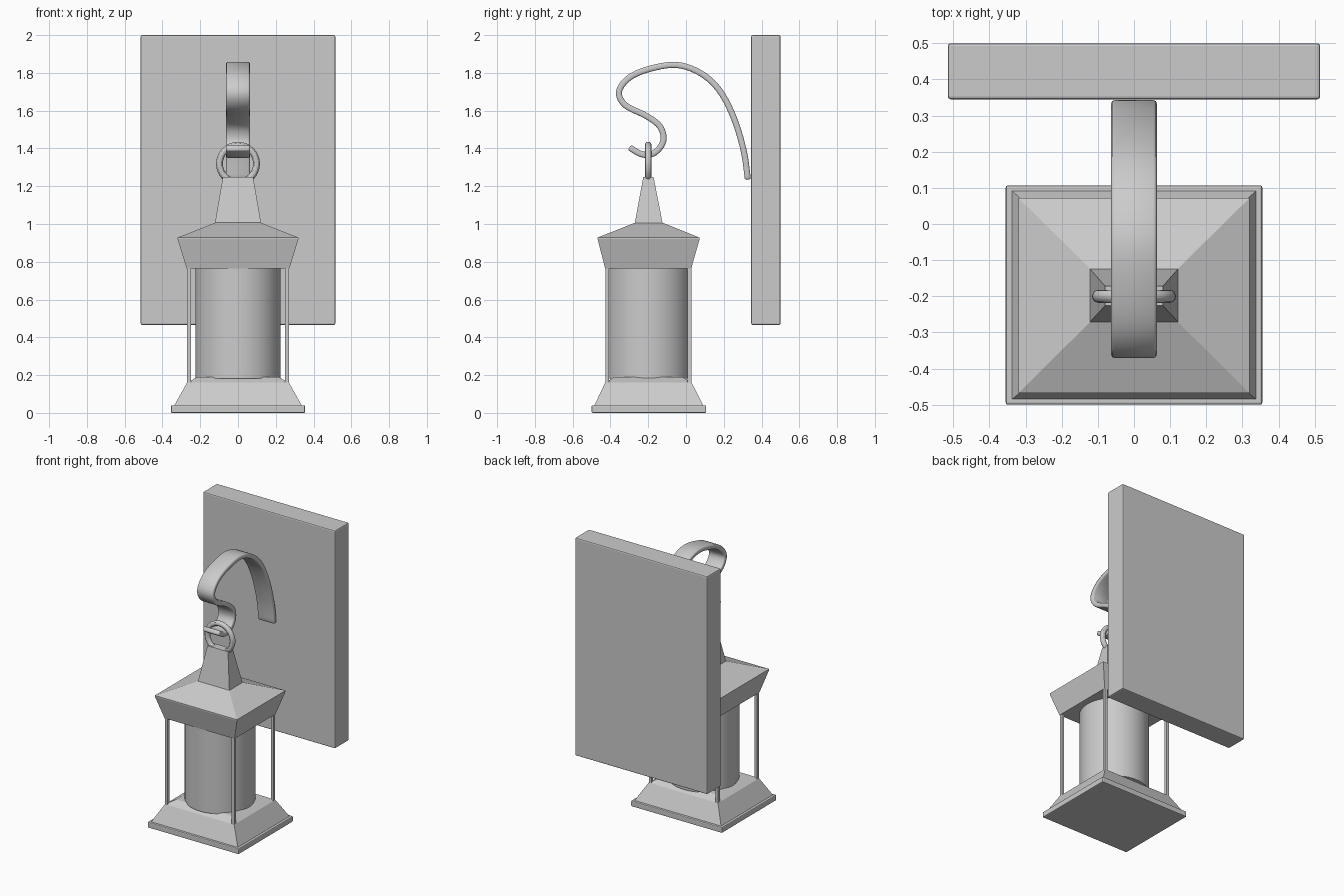
import bpy, bmesh, math
from mathutils import Vector

if "Cube" in bpy.data.objects:
    bpy.data.objects.remove(bpy.data.objects["Cube"])

CY = -0.2  # lantern axis


def add_mesh(name, bm, bevel=0, smooth=False, solid=0):
    bmesh.ops.recalc_face_normals(bm, faces=bm.faces[:])
    me = bpy.data.meshes.new(name)
    bm.to_mesh(me)
    bm.free()
    ob = bpy.data.objects.new(name, me)
    bpy.context.collection.objects.link(ob)
    if solid:
        m = ob.modifiers.new("thickness", 'SOLIDIFY')
        m.thickness, m.offset = solid, 0
    if bevel:
        m = ob.modifiers.new("edges", 'BEVEL')
        m.width, m.segments, m.limit_method = bevel, 2, 'ANGLE'
        m.angle_limit = math.radians(50)
    if smooth:
        bpy.ops.object.select_all(action='DESELECT')
        ob.select_set(True)
        bpy.context.view_layer.objects.active = ob
        bpy.ops.object.shade_smooth_by_angle(angle=math.radians(35))
    return ob


def rect_loft(name, levels, bevel=0):
    """Stacked rectangles, each (x half width, y min, y max, z)."""
    bm = bmesh.new()
    rings = [[bm.verts.new(p) for p in ((-x, a, z), (x, a, z), (x, b, z), (-x, b, z))]
             for x, a, b, z in levels]
    for r, s in zip(rings, rings[1:]):
        for i in range(4):
            j = (i + 1) % 4
            bm.faces.new((r[i], r[j], s[j], s[i]))
    bm.faces.new(rings[0])
    bm.faces.new(rings[-1])
    return add_mesh(name, bm, bevel)


# Wall plate
rect_loft("wall_plate", [(0.515, 0.345, 0.5, 0.465), (0.515, 0.345, 0.5, 2.0)], 0.008)

# Base: slab, flared skirt and shallow raised top
rect_loft("base_slab", [(0.355, -0.5, 0.107, 0), (0.355, -0.5, 0.107, 0.04)], 0.006)
rect_loft("base_skirt", [(0.34, -0.487, 0.094, 0.035), (0.27, -0.428, 0.03, 0.16),
                         (0.215, -0.38, -0.02, 0.19)])

# Roof with flared eaves, then the tall cap
rect_loft("roof", [(0.272, -0.428, 0.028, 0.765), (0.32, -0.468, 0.072, 0.92),
                   (0.32, -0.468, 0.072, 0.928), (0.12, -0.27, -0.125, 1.007)])
rect_loft("cap", [(0.123, -0.272, -0.123, 1.0), (0.08, -0.226, -0.172, 1.25)])

# Corner posts
for sx in (-1, 1):
    for y in (-0.417, 0.019):
        ob = rect_loft("corner_post", [(0.01, y - 0.01, y + 0.01, 0.155),
                                       (0.01, y - 0.01, y + 0.01, 0.77)])
        ob.location.x = sx * 0.26

# Glass cylinder
bm = bmesh.new()
bmesh.ops.create_cone(bm, cap_ends=True, segments=48, radius1=0.226, radius2=0.226, depth=0.59)
bmesh.ops.translate(bm, verts=bm.verts, vec=(0, CY, 0.477))
add_mesh("lamp_cylinder", bm, smooth=True)

# Hanging ring
bpy.ops.mesh.primitive_torus_add(location=(0, CY, 1.319), rotation=(math.pi / 2, 0, 0),
                                 major_radius=0.098, minor_radius=0.018,
                                 major_segments=40, minor_segments=12)
bpy.context.object.name = "hanging_ring"
bpy.ops.object.shade_smooth_by_angle()

# Scrolled hook: flat bar following a smooth path in the y-z plane
path = [Vector(p) for p in (
    (0.328, 1.235), (0.305, 1.39), (0.252, 1.565), (0.175, 1.71), (0.075, 1.80), (-0.05, 1.842),
    (-0.19, 1.822), (-0.30, 1.775), (-0.355, 1.70), (-0.32, 1.628), (-0.21, 1.572),
    (-0.137, 1.515), (-0.12, 1.44), (-0.165, 1.378), (-0.23, 1.368), (-0.30, 1.405))]
ext = [2 * path[0] - path[1]] + path + [2 * path[-1] - path[-2]]
pts = []
for a, b, c, d in zip(ext, ext[1:], ext[2:], ext[3:]):
    for k in range(5):
        t = k / 5
        pts.append(0.5 * (2 * b + (c - a) * t + (2 * a - 5 * b + 4 * c - d) * t * t
                          + (3 * b - a - 3 * c + d) * t ** 3))
pts.append(path[-1])
bm = bmesh.new()
rows = [[bm.verts.new((x, p.x, p.y)) for x in (-0.063, 0.063)] for p in pts]
for r, s in zip(rows, rows[1:]):
    bm.faces.new((r[0], r[1], s[1], s[0]))
add_mesh("hook", bm, bevel=0.009, smooth=True, solid=0.032)
